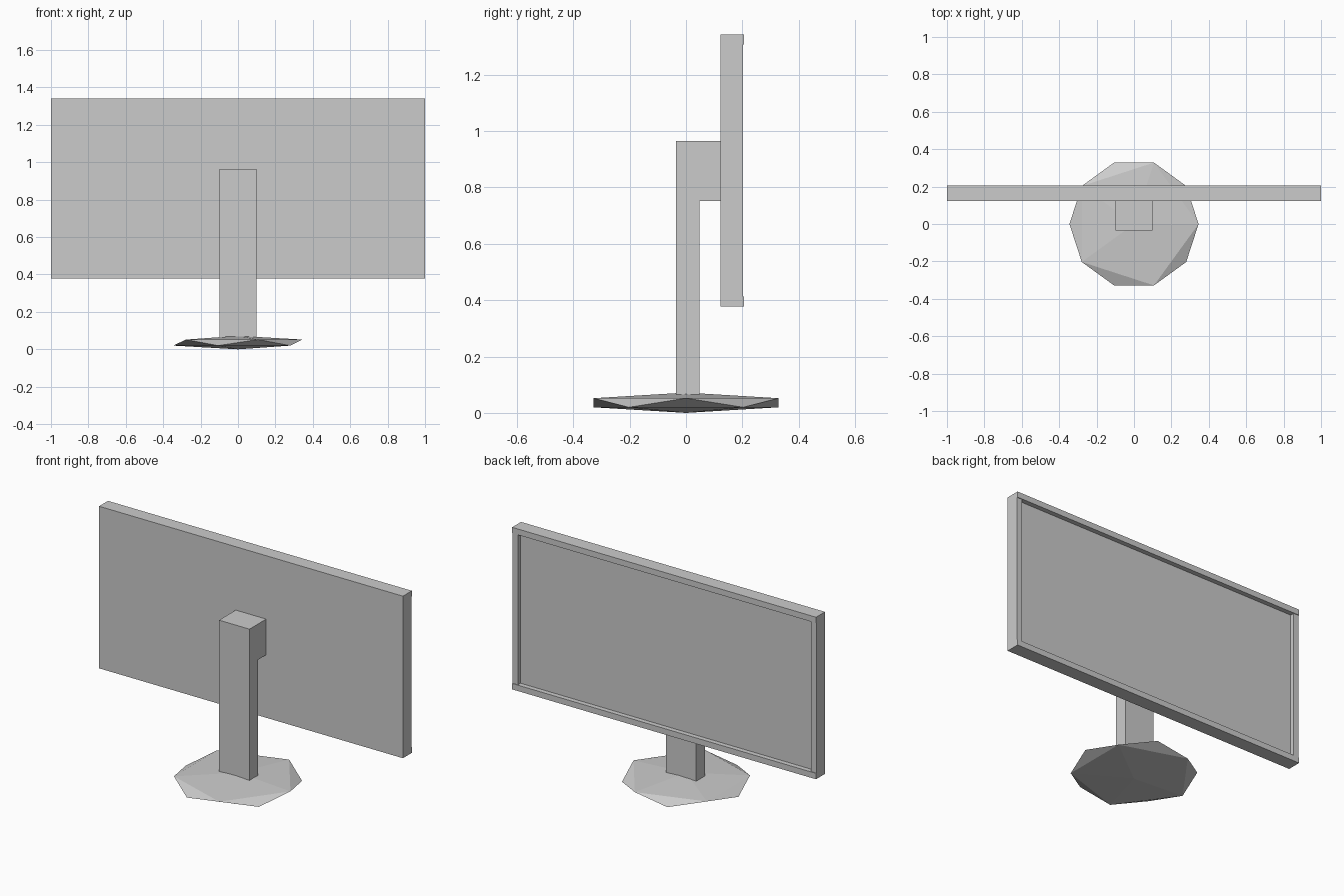
import bpy, bmesh

if "Cube" in bpy.data.objects:
    bpy.data.objects.remove(bpy.data.objects["Cube"])


def box(name, x, y, z):
    """Box from (min, max) ranges."""
    bpy.ops.mesh.primitive_cube_add(size=1, location=[sum(r) / 2 for r in (x, y, z)])
    ob = bpy.context.object
    ob.name = name
    ob.scale = [r[1] - r[0] for r in (x, y, z)]
    bpy.ops.object.transform_apply(location=True, rotation=False, scale=True)
    return ob


def extrude_profile(name, profile, half_width):
    """Extrude a (y, z) side profile across x."""
    bm = bmesh.new()
    face = bm.faces.new([bm.verts.new((-half_width, y, z)) for y, z in profile])
    moved = bmesh.ops.extrude_face_region(bm, geom=[face])["geom"]
    verts = [g for g in moved if isinstance(g, bmesh.types.BMVert)]
    bmesh.ops.translate(bm, verts=verts, vec=(2 * half_width, 0, 0))
    bmesh.ops.recalc_face_normals(bm, faces=bm.faces)
    me = bpy.data.meshes.new(name)
    bm.to_mesh(me)
    bm.free()
    ob = bpy.data.objects.new(name, me)
    bpy.context.collection.objects.link(ob)
    return ob


# Foot: flattened icosahedron
bpy.ops.mesh.primitive_ico_sphere_add(subdivisions=1, radius=1, location=(0, 0, 0.036))
foot = bpy.context.object
foot.name = "base"
foot.scale = (0.386, 0.386, 0.036)
bpy.ops.object.transform_apply(location=True, rotation=False, scale=True)

# Stand: upright post with an arm reaching back to the screen
extrude_profile("stand", [(-0.035, 0.05), (0.047, 0.05), (0.047, 0.752),
                          (0.122, 0.752), (0.122, 0.965), (-0.035, 0.965)], 0.1)

# Display panel, recessed behind its frame
LOW, HIGH, RIM = 0.378, 1.342, 0.035
BACK, PANEL = 0.122, 0.177
box("display_panel", (-1, 1), (BACK, PANEL), (LOW, HIGH))

# Frame: top and bottom bars stand slightly proud of the side bars
for name, z in (("frame_bottom", LOW), ("frame_top", HIGH - RIM)):
    box(name, (-1, 1), (PANEL, 0.206), (z, z + RIM))
for name, x in (("frame_left", -1), ("frame_right", 1 - RIM)):
    box(name, (x, x + RIM), (PANEL, 0.202), (LOW + RIM, HIGH - RIM))
